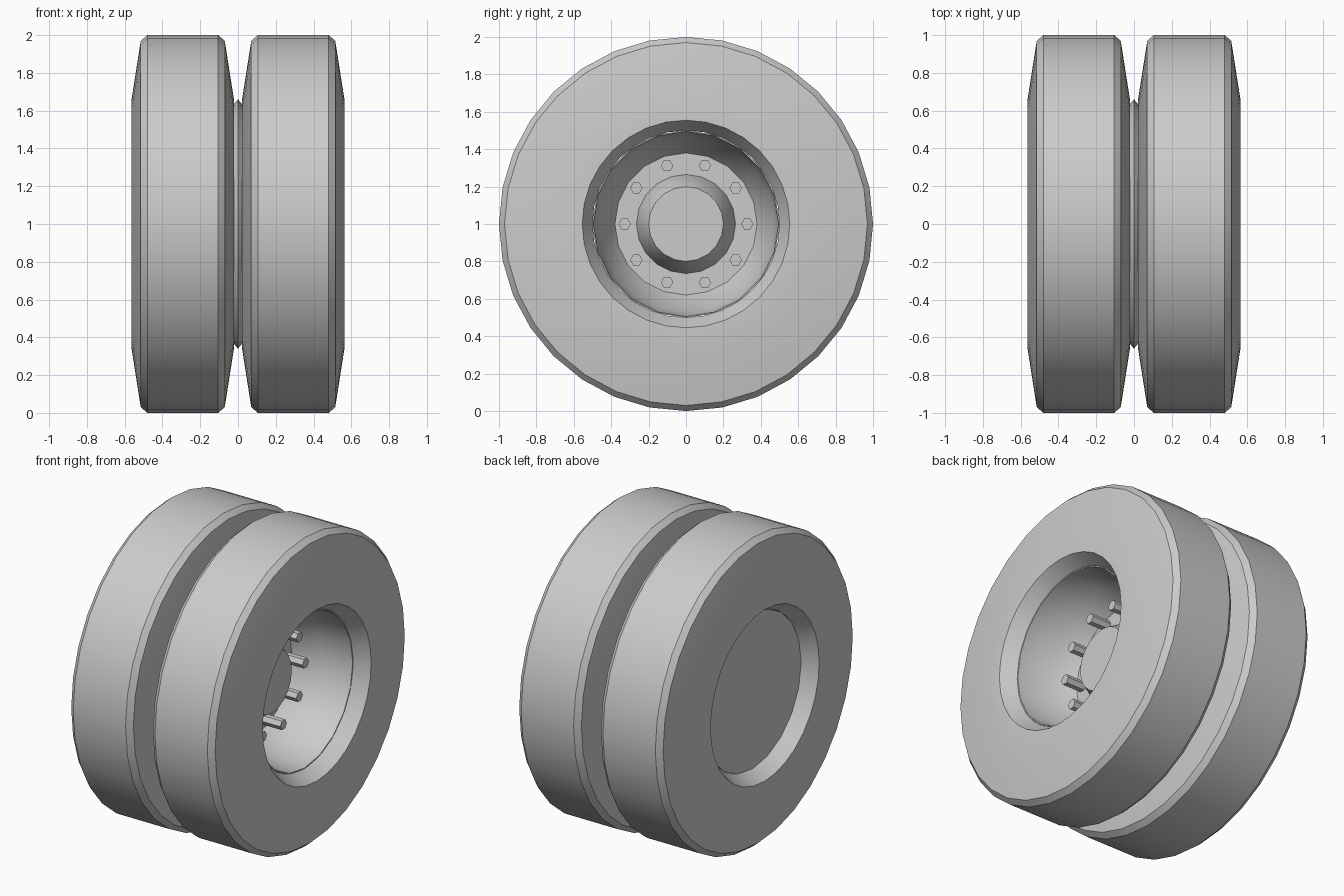
import bpy, bmesh, math

if "Cube" in bpy.data.objects:
    bpy.data.objects.remove(bpy.data.objects["Cube"])

AXLE_Z = 1.0


def lathe(name, profile, segs, cy=0.0, cz=AXLE_Z, loop=False):
    """Revolve (x, radius) points around a line parallel to x; radius 0 makes a pole."""
    bm = bmesh.new()
    rings = []
    for x, r in profile:
        if r == 0:
            rings.append([bm.verts.new((x, cy, cz))] * segs)
        else:
            rings.append([bm.verts.new((x, cy + r * math.cos(2 * math.pi * i / segs),
                                        cz + r * math.sin(2 * math.pi * i / segs)))
                          for i in range(segs)])
    pairs = list(zip(rings, rings[1:]))
    if loop:
        pairs.append((rings[-1], rings[0]))
    for a, b in pairs:
        for i in range(segs):
            j = (i + 1) % segs
            quad = list(dict.fromkeys((a[i], a[j], b[j], b[i])))
            bm.faces.new(quad)
    bmesh.ops.recalc_face_normals(bm, faces=bm.faces)
    mesh = bpy.data.meshes.new(name)
    bm.to_mesh(mesh)
    bm.free()
    obj = bpy.data.objects.new(name, mesh)
    bpy.context.collection.objects.link(obj)
    bpy.ops.object.select_all(action='DESELECT')
    obj.select_set(True)
    bpy.context.view_layer.objects.active = obj
    bpy.ops.object.shade_smooth_by_angle(angle=math.radians(30))
    return obj


# Twin tyres, mirrored about x = 0, with a conical bead lip on the outer side
tyre = [(0.02, 0.50), (0.02, 0.65), (0.07, 0.97), (0.105, 1.0), (0.48, 1.0),
        (0.515, 0.97), (0.565, 0.65), (0.565, 0.555), (0.475, 0.50)]
for side, label in ((1, "outer"), (-1, "inner")):
    lathe(label + "_tyre", [(side * x, r) for x, r in tyre], 32, loop=True)

# Spacer ring between the tyres
lathe("spacer_ring", [(-0.025, 0.5), (-0.025, 0.63), (0, 0.66), (0.025, 0.63), (0.025, 0.5)],
      32, loop=True)

# Deep dished rim on the right, closed by a flat back plate on the left
lathe("rim", [(-0.475, 0), (-0.475, 0.50), (0.475, 0.502), (0.475, 0.495),
              (0.26, 0.47), (0.12, 0.38), (0.12, 0)], 20)

# Tapered hub cap
lathe("hub", [(0.11, 0), (0.11, 0.265), (0.12, 0.265), (0.245, 0.20), (0.245, 0)], 20)

# Ring of ten hexagonal wheel studs
for i in range(10):
    a = 2 * math.pi * i / 10
    lathe("wheel_stud_%d" % (i + 1),
          [(0.11, 0), (0.11, 0.033), (0.255, 0.033), (0.255, 0)], 6,
          0.328 * math.cos(a), AXLE_Z + 0.328 * math.sin(a))
